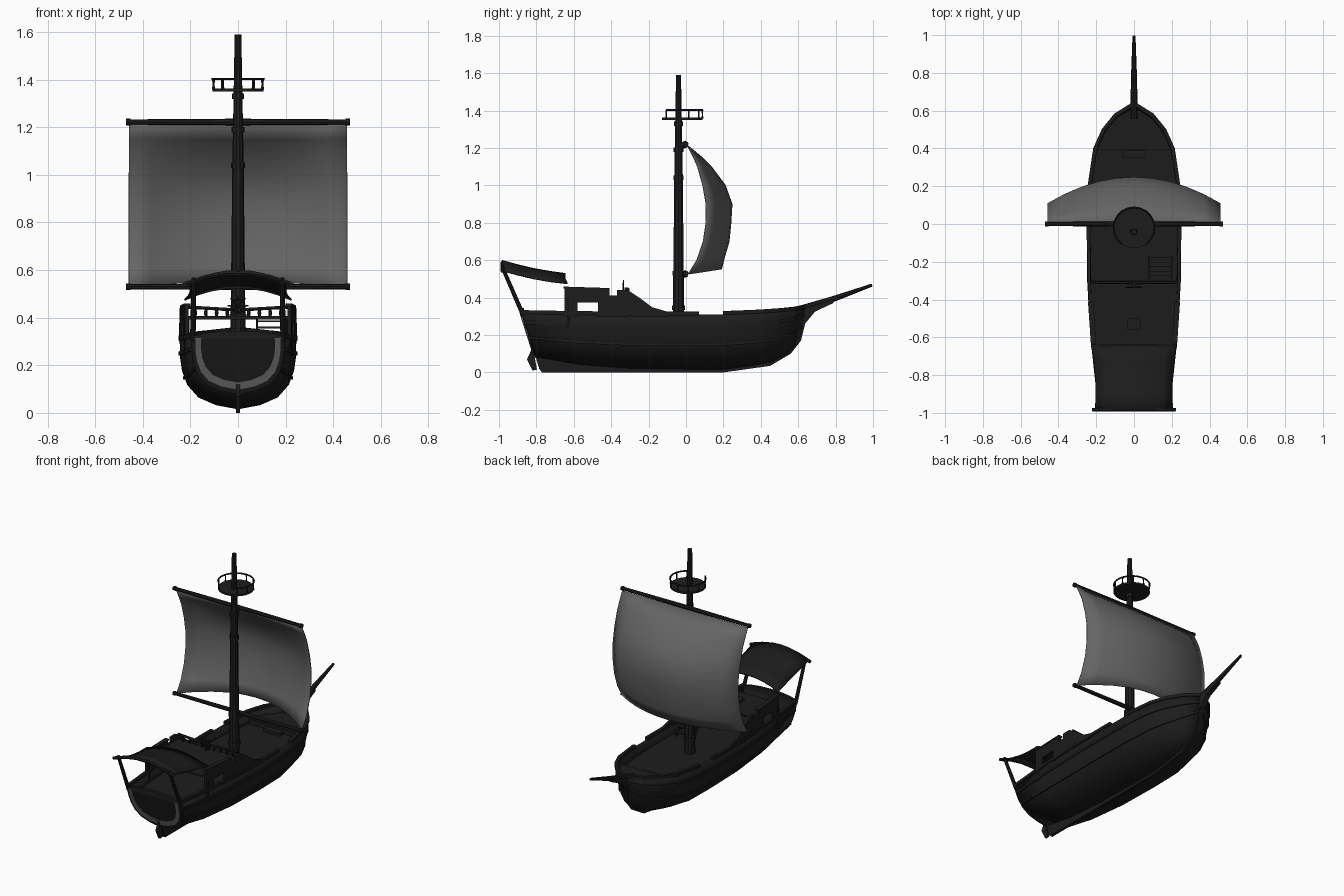
import bpy, bmesh, math
from mathutils import Vector

if "Cube" in bpy.data.objects:
    bpy.data.objects.remove(bpy.data.objects["Cube"])

def material(name, v):
    m = bpy.data.materials.new(name)
    m.diffuse_color = (v, v, v, 1)
    m.use_nodes = True
    m.node_tree.nodes["Principled BSDF"].inputs["Base Color"].default_value = m.diffuse_color
    return m

WOOD = material("dark_wood", 0.012)
CLOTH = material("sail_cloth", 0.13)

def make(name, verts, faces, mat=WOOD, mirror=False, solid=0, smooth=False, offset=0):
    bm = bmesh.new()
    vs = [bm.verts.new(v) for v in verts]
    for f in faces:
        bm.faces.new([vs[i] for i in f])
    bmesh.ops.recalc_face_normals(bm, faces=bm.faces)
    me = bpy.data.meshes.new(name)
    bm.to_mesh(me)
    bm.free()
    me.materials.append(mat)
    if smooth:
        me.shade_smooth()
        me.set_sharp_from_angle(angle=math.radians(35))
    ob = bpy.data.objects.new(name, me)
    bpy.context.collection.objects.link(ob)
    if mirror:
        ob.modifiers.new("mirror", 'MIRROR')
    if solid:
        s = ob.modifiers.new("solid", 'SOLIDIFY')
        s.thickness, s.offset = solid, offset
    return ob

def loft(name, rings, closed=True, caps=True, **kw):
    n = len(rings[0])
    verts = [p for r in rings for p in r]
    faces = [(i*n+j, i*n+(j+1) % n, (i+1)*n+(j+1) % n, (i+1)*n+j)
             for i in range(len(rings)-1) for j in range(n if closed else n-1)]
    if caps and closed:
        faces += [tuple(range(n)), tuple(range(len(verts)-n, len(verts)))]
    return make(name, verts, faces, **kw)

def tube(name, path, radii, sides=8, **kw):
    path = [Vector(p) for p in path]
    rings = []
    for i, p in enumerate(path):
        d = (path[min(i+1, len(path)-1)] - path[max(i-1, 0)]).normalized()
        u = d.cross(Vector((0, 0, 1)) if abs(d.z) < 0.9 else Vector((0, 1, 0))).normalized()
        v = d.cross(u)
        r = radii[i] if isinstance(radii, (list, tuple)) else radii
        rings.append([p + r*(u*math.cos(a) + v*math.sin(a))
                      for a in (2*math.pi*k/sides for k in range(sides))])
    return loft(name, rings, smooth=sides > 7, **kw)

def box(name, c, s, **kw):
    x, y, z = (k/2 for k in s)
    ring = [(-x, -y), (x, -y), (x, y), (-x, y)]
    return loft(name, [[(c[0]+a, c[1]+b, c[2]+h) for a, b in ring] for h in (-z, z)], **kw)

def plate(name, outline, width, **kw):
    return loft(name, [[(s*width/2, y, z) for y, z in outline] for s in (-1, 1)], **kw)

# Hull stations: y at sheer, y at keel, half width, bottom z, top z
STATIONS = [(-.875, -.80, .195, .08, .315), (-.6, -.57, .225, .04, .31), (-.3, -.3, .242, .02, .307),
            (0, 0, .245, .015, .307), (.2, .2, .24, .015, .31), (.4, .36, .21, .035, .318),
            (.5, .46, .165, .055, .325), (.58, .54, .1, .095, .332), (.635, .605, .012, .16, .342)]
SECTION = [(1, 1), (.995, .75), (.96, .55), (.87, .35), (.68, .17), (.38, .06), (0, 0)]

def lerp_table(table, t):
    for a, b in zip(table, table[1:]):
        if t <= b[0] or b is table[-1]:
            k = (t-a[0])/(b[0]-a[0])
            return [p+(q-p)*k for p, q in zip(a, b)]

def skin(y, f):
    yt, yb, w, zb, zt = lerp_table(STATIONS, y)
    fx = lerp_table([(z, x) for x, z in reversed(SECTION)], max(0, min(1, f)))[1]
    return Vector((w*fx, yt+(yb-yt)*(1-f), zb+(zt-zb)*f))

def section(y):
    half = [skin(y, z) for x, z in SECTION]
    return half + [Vector((-p.x, p.y, p.z)) for p in half[-2::-1]]

YS = [s[0] for s in STATIONS]
loft("hull", [section(y) for y in YS], closed=False, solid=.014, smooth=True, offset=-1)
stern = section(YS[0])
make("transom", stern, [tuple(range(len(stern)))], solid=.014)

# Grey U-shaped band on the transom
mid = Vector((0, -.87, .315))
def inset(p, k):
    q = mid + (p-mid)*k
    q.y = p.y*k + mid.y*(1-k) - .012
    return q
loft("transom_band", [[inset(p, k) for p in stern] for k in (.93, .79)], closed=False, mat=CLOTH, solid=.006)
arc = [(.2*math.cos(math.pi*k/8), .31+.035*math.sin(math.pi*k/8)) for k in range(9)]
loft("transom_cap", [[(x, y, z) for x, z in arc] for y in (-.885, -.865)])

# Rub strakes and gunwale follow the hull skin
def strake(name, y0, y1, f, out, height, lift=0):
    ys = [y0] + [y for y in YS if y0 < y < y1] + [y1]
    pts = [skin(y, f) + Vector((0, 0, lift)) for y in ys]
    rings = []
    for i, p in enumerate(pts):
        t = pts[min(i+1, len(pts)-1)] - pts[max(i-1, 0)]
        n = Vector((t.y, -t.x, 0)).normalized()
        h = Vector((0, 0, height/2))
        rings.append([p+n*out-h, p+n*out+h, p-n*.014+h, p-n*.014-h])
    loft(name, rings, mirror=True)

strake("gunwale_aft", -.875, .07, 1, .006, .02, .008)
strake("gunwale_fore", .2, .635, 1, .006, .02, .008)
strake("upper_strake", -.875, .635, .8, .006, .016)
strake("lower_strake", -.875, .635, .45, .006, .012)

# Decks cut to the hull width
def deck(name, y0, y1, z):
    ys = [y0] + [y for y in YS if y0 < y < y1] + [y1]
    pts = []
    for y in ys:
        s = lerp_table(STATIONS, y)
        p = skin(y, (z-s[3])/(s[4]-s[3]))
        pts.append((max(p.x-.006, .004), p.y, z))
    ring = pts + [(-x, y, h) for x, y, h in reversed(pts)]
    loft(name, [ring, [(x, y, h-.012) for x, y, h in ring]])

deck("main_deck", -.87, .625, .25)
deck("fore_deck", .4, .625, .285)
box("fore_deck_riser", (0, .396, .266), (.4, .01, .036))
box("fore_step", (0, .37, .26), (.12, .04, .02))

# Keel, rudder and stem knee
plate("keel", [(-.785, .02), (-.77, 0), (.2, 0), (.45, .035), (.56, .1), (.615, .17), (.64, .27),
               (.6, .3), (.58, .2), (.5, .1), (.35, .05), (-.3, .03), (-.6, .06), (-.82, .14)], .018)
plate("rudder", [(-.868, .29), (-.845, .29), (-.797, .015), (-.82, .01), (-.85, .07), (-.825, .125)], .016)
plate("stem_knee", [(.6, .24), (.64, .265), (.69, .325), (.79, .372), (.78, .395), (.62, .35), (.58, .33)], .03)
tube("bowsprit", [(0, .56, .322), (0, .78, .39), (0, .995, .467)], [.02, .016, .008])

# Raised cabin side walls with window openings
WALL = [(-.65, .3), (-.65, .457), (-.41, .449), (-.41, .41), (-.37, .41), (-.37, .442), (-.31, .44),
        (-.25, .4), (-.18, .348), (-.1, .325), (-.1, .3), (-.47, .3), (-.47, .373), (-.58, .373), (-.58, .3)]
loft("cabin_wall", [[(skin(y, 1).x+d, y, z) for y, z in WALL] for d in (.004, -.012)], mirror=True)
CAP = [(-.655, .455), (-.41, .447)]
loft("cabin_wall_cap", [[(skin(y, 1).x+a, y, z+b) for a, b in ((-.02, -.006), (.008, -.006), (.008, .004), (-.02, .004))]
                        for y, z in CAP], mirror=True)

# Quarterdeck with railing, wheel, hatch and steps
loft("quarterdeck", [[(s*(skin(y, 1).x-.008), y, z) for s, y in ((-1, -.64), (1, -.64), (1, -.3), (-1, -.3))]
                     for z in (.393, .406)])
for y in (-.31, -.63):
    tube("deck_post", [(.215, y, .24), (.215, y, .4)], .012, mirror=True)
tube("quarterdeck_rail", [(-.22, -.31, .445), (0, -.31, .432), (.22, -.31, .445)], .008, 6)
for i in range(9):
    x = -.18+.045*i
    tube("baluster", [(x, -.31, .4), (x, -.31, .42), (x, -.31, .438)], [.005, .008, .005], 6)
WC = Vector((0, -.335, .45))
ring = [WC+Vector((.028*math.cos(a), 0, .028*math.sin(a))) for a in (math.pi*k/6 for k in range(13))]
tube("wheel_rim", ring, .004, 6)
for k in range(4):
    d = Vector((math.cos(k*math.pi/4), 0, math.sin(k*math.pi/4)))*.044
    tube("wheel_spoke", [WC-d, WC+d], .003, 5)
box("wheel_stand", (0, -.318, .43), (.02, .02, .05))
box("deck_hatch", (0, -.53, .41), (.07, .06, .012))
for i in range(5):
    box("step", (.14, -.285+.024*i, .385-.027*i), (.12, .026, .008))
for x in (.08, .2):
    plate("step_side", [(-.3, .4), (-.28, .4), (-.17, .25), (-.2, .25)], .008).location.x = x

# Stern posts and arched awning
tube("awning_post", [(.19, -.868, .3), (.185, -.983, .565)], [.012, .01], mirror=True)
rows = []
for t in (0, .25, .5, .75, 1):
    w = .205+.02*t - .012*math.sin(math.pi*t)
    rows.append([(w*u, -.985+.34*t+(.012*(abs(u) > .9) if t == 1 else 0),
                  .597-.07*t-.052*u*u-.008*math.sin(math.pi*t)) for u in (k/4 for k in range(-4, 5))])
loft("awning", rows, closed=False, solid=.008, smooth=True)
tube("awning_bar", [(.22*u, -.983, .588-.045*u*u) for u in (-1, -.6, -.25, .25, .6, 1)], .01, 6)

# Mast with bands
MY = -.04
tube("mast", [(0, MY, z) for z in (.23, .66, 1.05, 1.2, 1.59)], [.033, .028, .024, .021, .014], 10)
for z, r in ((.345, .037), (.53, .034), (1.04, .029), (1.19, .028), (1.33, .025)):
    tube("mast_band", [(0, MY, z-.012), (0, MY, z+.012)], r, 10)

# Yards
for z in (1.222, .53):
    tube("yard", [(-.465, 0, z), (0, 0, z), (.465, 0, z)], [.011, .014, .011])
    tube("yard_end", [(.452, 0, z), (.47, 0, z)], .014, mirror=True)
    tube("yard_sling", [(0, -.05, z-.02), (0, .005, z)], .018)

# Billowing sail: z, edge y, centre y
SAIL = [(1.212, .008, .01), (1.15, .04, .085), (1.1, .062, .135), (1.0, .09, .21), (.9, .107, .246),
        (.8, .107, .24), (.7, .092, .23), (.6, .058, .205), (.525, .012, .19)]
rows = []
for i, (z, e, c) in enumerate(SAIL):
    lift = .027*max(0, i-6)/2
    rows.append([(.458*u, e+(c-e)*(1-u*u), z+lift*(1-u*u)) for u in (k/5 for k in range(-5, 6))])
loft("sail", rows, closed=False, mat=CLOTH, solid=.005, smooth=True)

# Crow's nest with a gap in the rail toward the stern
NC = Vector((0, -.02, 0))
tube("nest_floor", [NC+Vector((0, 0, 1.35)), NC+Vector((0, 0, 1.362))], .108, 20)
angles = [math.radians(-90+38+284*k/16) for k in range(17)]
rim = [NC+Vector((.108*math.cos(a), .108*math.sin(a), 1.403)) for a in angles]
tube("nest_rail", rim, .005, 6)
for p in rim[::2]:
    tube("nest_baluster", [(p.x, p.y, 1.358), (p.x, p.y, 1.375), (p.x, p.y, 1.402)], [.006, .004, .005], 6)
